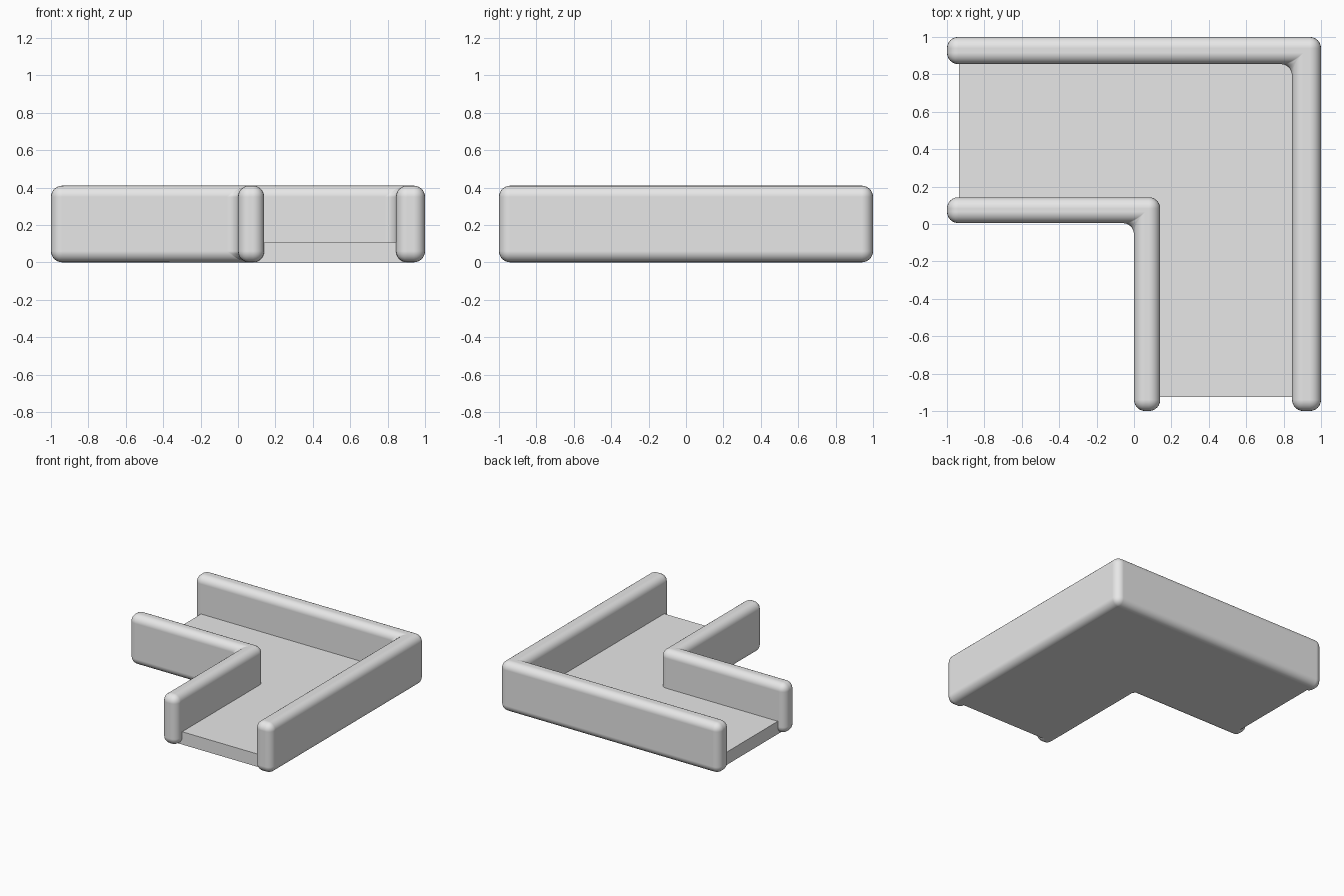
import bpy
import bmesh
import math

cube = bpy.data.objects.get("Cube")
if cube:
    bpy.data.objects.remove(cube, do_unlink=True)

# Single grey material
grey = bpy.data.materials.new("plain grey")
grey.use_nodes = True
colour = (0.8, 0.8, 0.8, 1)
grey.diffuse_color = colour
grey.node_tree.nodes["Principled BSDF"].inputs["Base Color"].default_value = colour


def corner_prism(name, outer, inner, end_x, end_y, height, rounding=0):
    """L-shaped prism whose arms run to -x and -y from a corner at +x, +y."""
    (ox, oy), (ix, iy) = outer, inner
    outline = [(end_x, oy), (end_x, iy), (ix, iy),
               (ix, end_y), (ox, end_y), (ox, oy)]
    bm = bmesh.new()
    base = bm.faces.new([bm.verts.new((x, y, 0)) for x, y in outline])
    top = bmesh.ops.extrude_face_region(bm, geom=[base])["geom"]
    verts = [v for v in top if isinstance(v, bmesh.types.BMVert)]
    bmesh.ops.translate(bm, verts=verts, vec=(0, 0, height))
    bmesh.ops.recalc_face_normals(bm, faces=bm.faces)
    mesh = bpy.data.meshes.new(name)
    bm.to_mesh(mesh)
    bm.free()
    mesh.materials.append(grey)
    obj = bpy.data.objects.new(name, mesh)
    bpy.context.collection.objects.link(obj)
    if rounding:
        mesh.polygons.foreach_set("use_smooth", [True] * len(mesh.polygons))
        bevel = obj.modifiers.new("rounded edges", "BEVEL")
        bevel.width = rounding
        bevel.segments = 6
        bevel.limit_method = "ANGLE"
        bevel.angle_limit = math.radians(30)
        bevel.harden_normals = True
    return obj


# Rounded walls along the outside and inside of the bend
corner_prism("outer_wall", (1, 1), (0.845, 0.855), -1, -1, 0.41, 0.06)
corner_prism("inner_wall", (0.14, 0.143), (0, 0.005), -1, -1, 0.41, 0.06)

# Flat floor, tucked into the middle of both walls
corner_prism("floor", (0.92, 0.925), (0.07, 0.075), -0.935, -0.925, 0.105)
